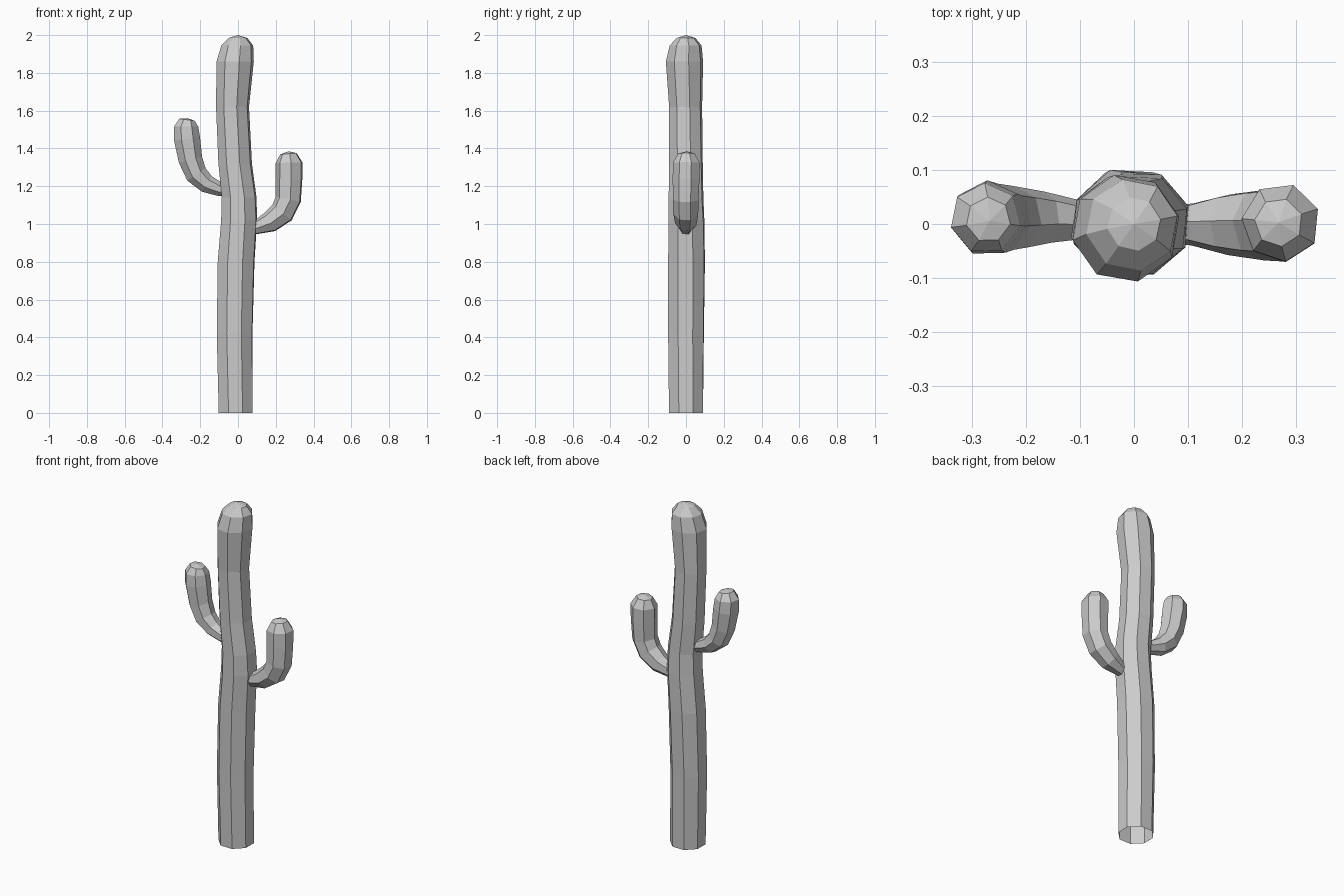
import bpy, bmesh
from math import sin, cos, radians, tau
from mathutils import Vector

cube = bpy.data.objects.get("Cube")
if cube:
    bpy.data.objects.remove(cube, do_unlink=True)

grey = bpy.data.materials.new("plain grey")
grey.use_nodes = True
tone = (0.6, 0.6, 0.6, 1)
grey.diffuse_color = tone
grey.node_tree.nodes["Principled BSDF"].inputs["Base Color"].default_value = tone


def stem(name, sides, path, tip, phase, twist=0, level=False):
    """Loft polygon rings along (x, y, z, radius) stations and close at the tip."""
    bm = bmesh.new()
    centres = [Vector(p[:3]) for p in path]
    rings = []
    last = len(path) - 1
    for i, (c, p) in enumerate(zip(centres, path)):
        t = centres[min(i + 1, last)] - centres[max(i - 1, 0)]
        t = Vector((0, 0, 1)) if level else Vector((t.x, 0, t.z)).normalized()
        u, v = Vector((t.z, 0, -t.x)), Vector((0, 1, 0))
        start = radians(phase + twist * i / last)
        angles = [start + tau * k / sides for k in range(sides)]
        rings.append([bm.verts.new(c + p[3] * (cos(a) * u + sin(a) * v)) for a in angles])
    for low, high in zip(rings, rings[1:]):
        for k in range(sides):
            n = (k + 1) % sides
            bm.faces.new((low[k], low[n], high[n], high[k]))
    top = bm.verts.new(tip)
    for k in range(sides):
        bm.faces.new((rings[-1][k], rings[-1][(k + 1) % sides], top))
    mesh = bpy.data.meshes.new(name)
    bm.to_mesh(mesh)
    bm.free()
    mesh.materials.append(grey)
    obj = bpy.data.objects.new(name, mesh)
    bpy.context.collection.objects.link(obj)
    return obj


# Wavering eight-sided trunk, open underneath, with a domed top
stem("trunk", 8, [
    (-0.012, 0, 0, 0.097), (-0.018, 0, 0.42, 0.101), (-0.01, 0.003, 0.8, 0.103),
    (0.006, 0.002, 1.02, 0.1), (0.006, 0, 1.14, 0.096), (-0.015, 0, 1.32, 0.092),
    (-0.029, -0.002, 1.62, 0.09), (-0.015, -0.008, 1.86, 0.101),
    (-0.004, -0.002, 1.945, 0.086), (0, 0, 1.985, 0.05),
], (0, 0, 2), 22, -12, level=True)

# Lower arm curving up on the left
stem("left_arm", 7, [
    (0.05, 0, 0.975, 0.035), (0.105, 0, 0.985, 0.04), (0.17, 0, 1.01, 0.058),
    (0.235, 0, 1.06, 0.068), (0.268, 0, 1.13, 0.07), (0.272, 0.002, 1.24, 0.073),
    (0.272, 0.003, 1.325, 0.073), (0.268, 0.003, 1.372, 0.045),
], (0.268, 0.003, 1.385), 20)

# Higher arm curving up on the right
stem("right_arm", 7, [
    (-0.04, 0.005, 1.175, 0.034), (-0.1, 0.006, 1.185, 0.038), (-0.165, 0.01, 1.212, 0.05),
    (-0.22, 0.01, 1.262, 0.06), (-0.252, 0.01, 1.34, 0.065), (-0.27, 0.01, 1.45, 0.071),
    (-0.275, 0.01, 1.515, 0.066), (-0.27, 0.008, 1.552, 0.042),
], (-0.268, 0.006, 1.56), 40)
